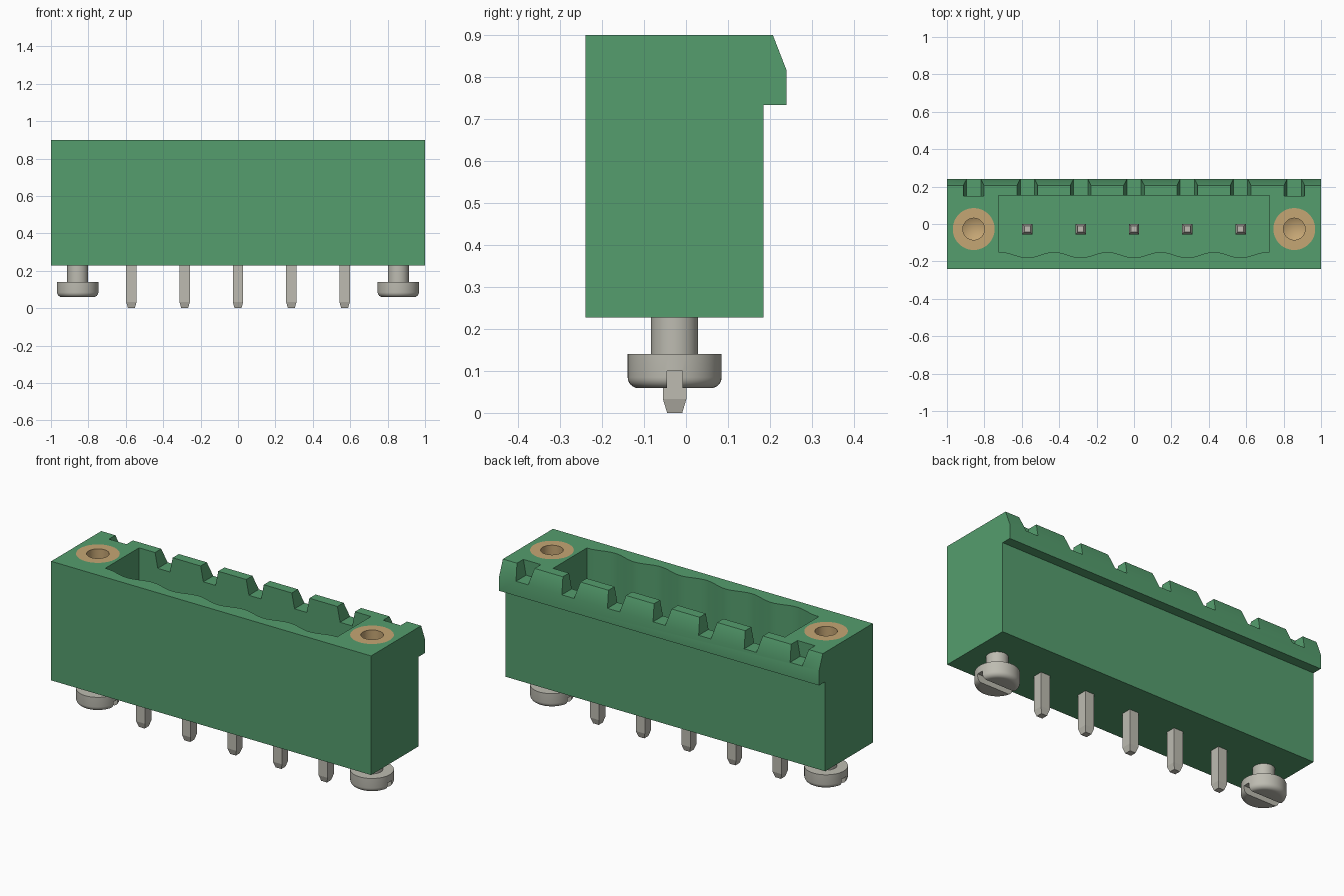
import bpy, bmesh, math

cube = bpy.data.objects.get("Cube")
if cube:
    bpy.data.objects.remove(cube, do_unlink=True)


def material(name, rgb):
    m = bpy.data.materials.new(name)
    m.use_nodes = True
    m.diffuse_color = (*rgb, 1)
    m.node_tree.nodes["Principled BSDF"].inputs["Base Color"].default_value = (*rgb, 1)
    return m


GREEN = material("green plastic", (0.09, 0.34, 0.155))
STEEL = material("tinned metal", (0.51, 0.50, 0.44))
BRASS = material("brass", (0.56, 0.38, 0.175))


def finish(name, bm, mat):
    bmesh.ops.remove_doubles(bm, verts=bm.verts, dist=1e-5)
    bmesh.ops.recalc_face_normals(bm, faces=bm.faces)
    mesh = bpy.data.meshes.new(name)
    bm.to_mesh(mesh)
    bm.free()
    mesh.materials.append(mat)
    smooth(mesh)
    ob = bpy.data.objects.new(name, mesh)
    bpy.context.collection.objects.link(ob)
    return ob


def smooth(mesh):
    mesh.shade_smooth()
    mesh.set_sharp_from_angle(angle=math.radians(28))


def prism(name, points, place, lo, hi, mat):
    """Extrude a 2D outline; place(a, b, t) puts it in space."""
    bm = bmesh.new()
    low = [bm.verts.new(place(a, b, lo)) for a, b in points]
    high = [bm.verts.new(place(a, b, hi)) for a, b in points]
    bm.faces.new(low)
    bm.faces.new(high)
    for i in range(len(points)):
        j = (i + 1) % len(points)
        bm.faces.new((low[i], low[j], high[j], high[i]))
    return finish(name, bm, mat)


def lathe(name, profile, x, y, mat, sides=48):
    """Revolve a radius/height profile about a vertical axis."""
    bm = bmesh.new()
    verts = [bm.verts.new((x + r, y, z)) for r, z in profile]
    edges = [bm.edges.new(pair) for pair in zip(verts, verts[1:])]
    bmesh.ops.spin(bm, geom=verts + edges, cent=(x, y, 0), axis=(0, 0, 1),
                   angle=math.tau, steps=sides)
    return finish(name, bm, mat)


def cut(target, cutters):
    """Subtract the cutters, bake the result and remove the cutters."""
    for c in cutters:
        mod = target.modifiers.new("cut", 'BOOLEAN')
        mod.operation, mod.solver, mod.object = 'DIFFERENCE', 'EXACT', c
    deps = bpy.context.evaluated_depsgraph_get()
    mesh = bpy.data.meshes.new_from_object(target.evaluated_get(deps))
    target.modifiers.clear()
    target.data = mesh
    smooth(mesh)
    for c in cutters:
        bpy.data.objects.remove(c, do_unlink=True)


along_x = lambda a, b, t: (t, a, b)
along_y = lambda a, b, t: (a, t, b)
along_z = lambda a, b, t: (a, b, t)

PITCH, AXIS_Y, SCREW_X = 0.285, -0.027, 0.857
BASE, TOP, FLOOR = 0.227, 0.9, 0.3
pin_xs = [PITCH * i for i in range(-2, 3)]

# Housing with an overhanging chamfered lip along the back
body = prism("housing", [(-0.24, BASE), (0.185, BASE), (0.185, 0.733), (0.24, 0.733),
                         (0.24, 0.815), (0.207, TOP), (-0.24, TOP)],
             along_x, -1, 1, GREEN)

# Socket with a scalloped front wall
wave = [PITCH * 2.5 * (i / 40 - 1) for i in range(81)]
outline = [(0.725, -0.15), (0.725, 0.152), (-0.725, 0.152), (-0.725, -0.15)]
outline += [(x, -0.165 - 0.015 * math.cos(math.tau * x / PITCH)) for x in wave]
cutters = [prism("socket_cutter", outline, along_z, FLOOR, 1, GREEN)]

# Tapered notches through the lip
for x in pin_xs + [-SCREW_X, SCREW_X]:
    shape = [(x - 0.038, 0.815), (x + 0.038, 0.815), (x + 0.072, 0.985), (x - 0.072, 0.985)]
    cutters.append(prism("notch_cutter", shape, along_y, 0.15, 0.3, GREEN))

# Seats for the bushings
for x in (-SCREW_X, SCREW_X):
    cutters.append(lathe("seat_cutter", [(0, 0.5), (0.112, 0.5), (0.112, 1), (0, 1)],
                         x, AXIS_Y, GREEN))
cut(body, cutters)

for side, x in (("right", -SCREW_X), ("left", SCREW_X)):
    # Threaded bushing with a blind hole
    lathe(side + "_bushing", [(0, 0.5), (0.112, 0.5), (0.112, TOP), (0.058, TOP),
                              (0.058, 0.58), (0, 0.55)], x, AXIS_Y, BRASS)
    # Slotted screw with a rounded head
    corner = [(0.086 + 0.026 * math.sin(a), 0.085 - 0.026 * math.cos(a))
              for a in (math.pi / 12 * i for i in range(7))]
    screw = lathe(side + "_screw", [(0, 0.059)] + corner +
                  [(0.112, 0.14), (0.056, 0.14), (0.056, 0.25), (0, 0.25)],
                  x, AXIS_Y, STEEL)
    w = 0.0185
    slot = prism("slot_cutter", [(AXIS_Y - w, 0), (AXIS_Y + w, 0),
                                 (AXIS_Y + w, 0.1), (AXIS_Y - w, 0.1)],
                 along_x, x - 0.2, x + 0.2, STEEL)
    cut(screw, [slot])

# Square contact pins with tapered ends
for n, x in enumerate(pin_xs, 1):
    bm = bmesh.new()
    rings = []
    for half, z in ((0.018, 0), (0.028, 0.033), (0.028, 0.68), (0.016, 0.72)):
        rings.append([bm.verts.new((x + sx * half, AXIS_Y + sy * half, z))
                      for sx, sy in ((-1, -1), (1, -1), (1, 1), (-1, 1))])
    bm.faces.new(rings[0])
    bm.faces.new(rings[-1])
    for a, b in zip(rings, rings[1:]):
        for i in range(4):
            j = (i + 1) % 4
            bm.faces.new((a[i], a[j], b[j], b[i]))
    pin = finish(f"pin_{n}", bm, STEEL)
    pin.data.shade_flat()
